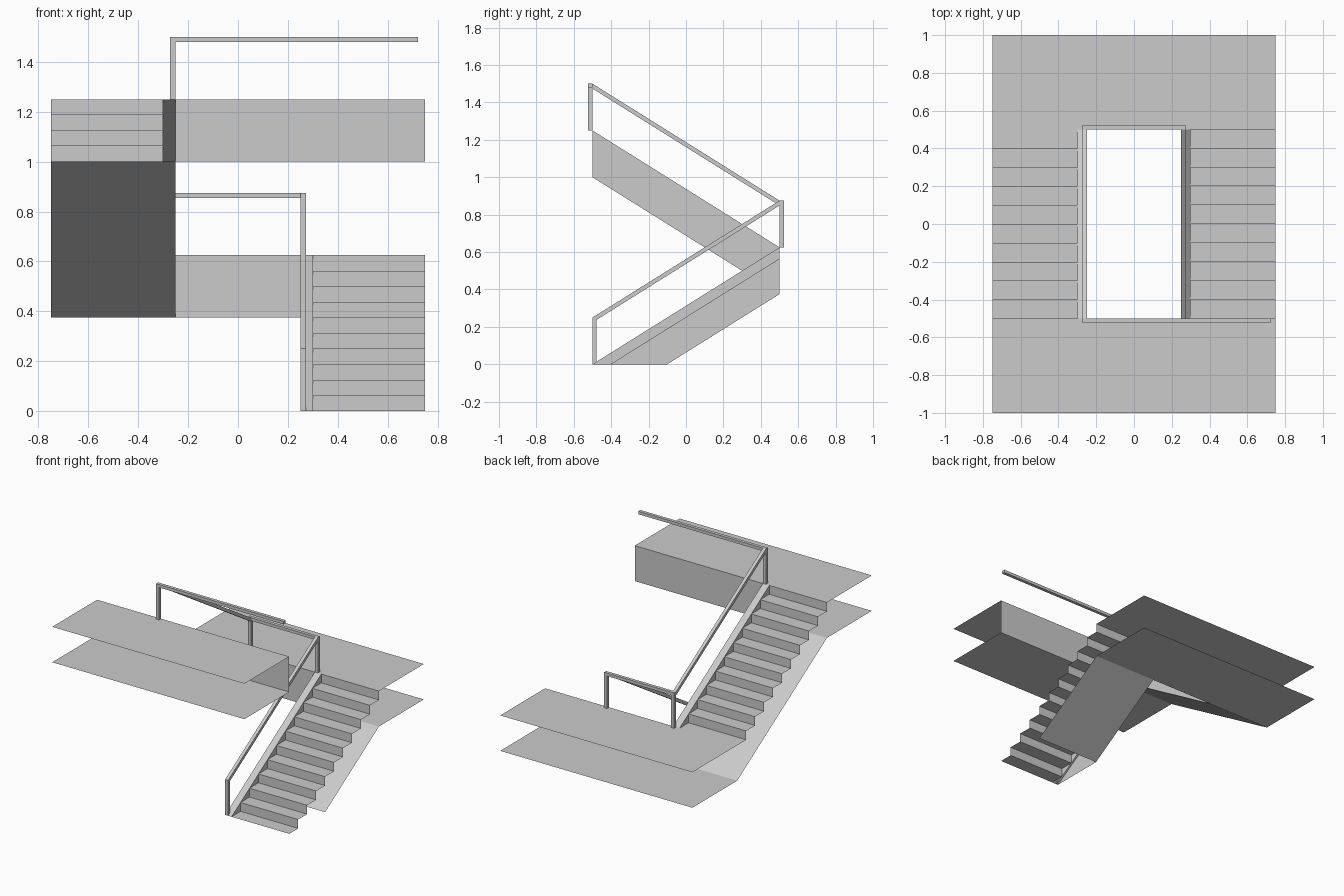
import bpy
import bmesh
from mathutils import Matrix

if "Cube" in bpy.data.objects:
    bpy.data.objects.remove(bpy.data.objects["Cube"])

STEPS, RUN, RISE = 10, 0.1, 0.0625
H = STEPS * RISE          # height of one flight
DEPTH = 0.25              # slab depth below the nosing line
T = 0.023                 # handrail section
IN, STR, OUT = 0.25, 0.30, 0.75


def sweep(bm, profile, x0, x1):
    """Open sheet: a (y, z) polyline swept from x0 to x1."""
    rows = [(bm.verts.new((x0, y, z)), bm.verts.new((x1, y, z))) for y, z in profile]
    for (a, b), (d, c) in zip(rows, rows[1:]):
        bm.faces.new((a, b, c, d))


def side(bm, x, profile):
    """Flat (y, z) polygon standing at x."""
    bm.faces.new([bm.verts.new((x, y, z)) for y, z in profile])


def finish(bm, name, matrix=Matrix()):
    bmesh.ops.remove_doubles(bm, verts=bm.verts, dist=1e-5)
    bm.transform(matrix)
    me = bpy.data.meshes.new(name)
    bm.to_mesh(me)
    bm.free()
    ob = bpy.data.objects.new(name, me)
    bpy.context.collection.objects.link(ob)


def flight(name, under, matrix):
    # open-sided treads and risers
    bm = bmesh.new()
    pts = []
    for i in range(STEPS):
        y, z = -0.5 + i * RUN, i * RISE
        pts += [(y, z), (y + RUN, z)]
    sweep(bm, pts + [(0.5, H)], STR, OUT)
    finish(bm, name + "_steps", matrix)
    # inner stringer: sloped cap, well side and narrow stair side
    bm = bmesh.new()
    sweep(bm, [(-0.5, 0), (0.5, H)], IN, STR)
    side(bm, IN, [(-0.5, 0), (0.5, H), (0.5, H - DEPTH), under])
    side(bm, STR, [(-0.5, 0), (-0.5 + RUN, 0), (0.5, H - RISE), (0.5, H)])
    finish(bm, name + "_stringer", matrix)
    # sloping soffit
    bm = bmesh.new()
    sweep(bm, [(0.5, H - DEPTH), under], IN, OUT)
    finish(bm, name + "_soffit", matrix)
    # sloping handrail
    bm = bmesh.new()
    v = 0.026
    a, b = (-0.5, DEPTH), (0.5, H + DEPTH)
    c, d = (0.5, H + DEPTH - v), (-0.5, DEPTH - v)
    sweep(bm, [a, b, c, d, a], IN, IN + T)
    side(bm, IN, [a, b, c, d])
    side(bm, IN + T, [d, c, b, a])
    finish(bm, name + "_handrail", matrix)


def landing(name, z, x1, matrix):
    # top sheet, well fascia and bottom sheet, open at the outer edges
    bm = bmesh.new()
    sweep(bm, [(0.5, z), (1, z)], -OUT, OUT)
    sweep(bm, [(1, z - DEPTH), (0.5, z - DEPTH)], -OUT, OUT)
    sweep(bm, [(0.5, z - DEPTH), (0.5, z)], -x1, IN)
    finish(bm, name, matrix)


def bar(name, lo, hi):
    bm = bmesh.new()
    bmesh.ops.create_cube(bm, size=1)
    for v in bm.verts:
        v.co = [l + (c + 0.5) * (h - l) for l, h, c in zip(lo, hi, v.co)]
    finish(bm, name)


TURN = Matrix.Rotation(3.14159265, 4, 'Z')
flight("lower_flight", (-0.1, 0), Matrix())
flight("upper_flight", (-0.5, -DEPTH), Matrix.Translation((0, 0, H)) @ TURN)
landing("middle_landing", H, IN, Matrix())
landing("top_landing", 2 * H, OUT, TURN)

# posts
bar("bottom_post", (IN, -0.5, 0), (IN + T, -0.5 + T * 0.9, DEPTH))
for s, x in (("right", IN), ("left", -IN - T)):
    bar("middle_post_" + s, (x, 0.5, H), (x + T, 0.5 + T, H + DEPTH))
bar("top_post", (-IN - T, -0.5 - T, 2 * H), (-IN, -0.5, 2 * H + DEPTH))
# level handrails
bar("middle_rail", (-IN - T, 0.5, H + DEPTH - 0.021), (IN + T, 0.5 + T, H + DEPTH))
bar("top_rail", (-IN - T, -0.5 - T, 1.479), (0.722, -0.5, 1.5))
